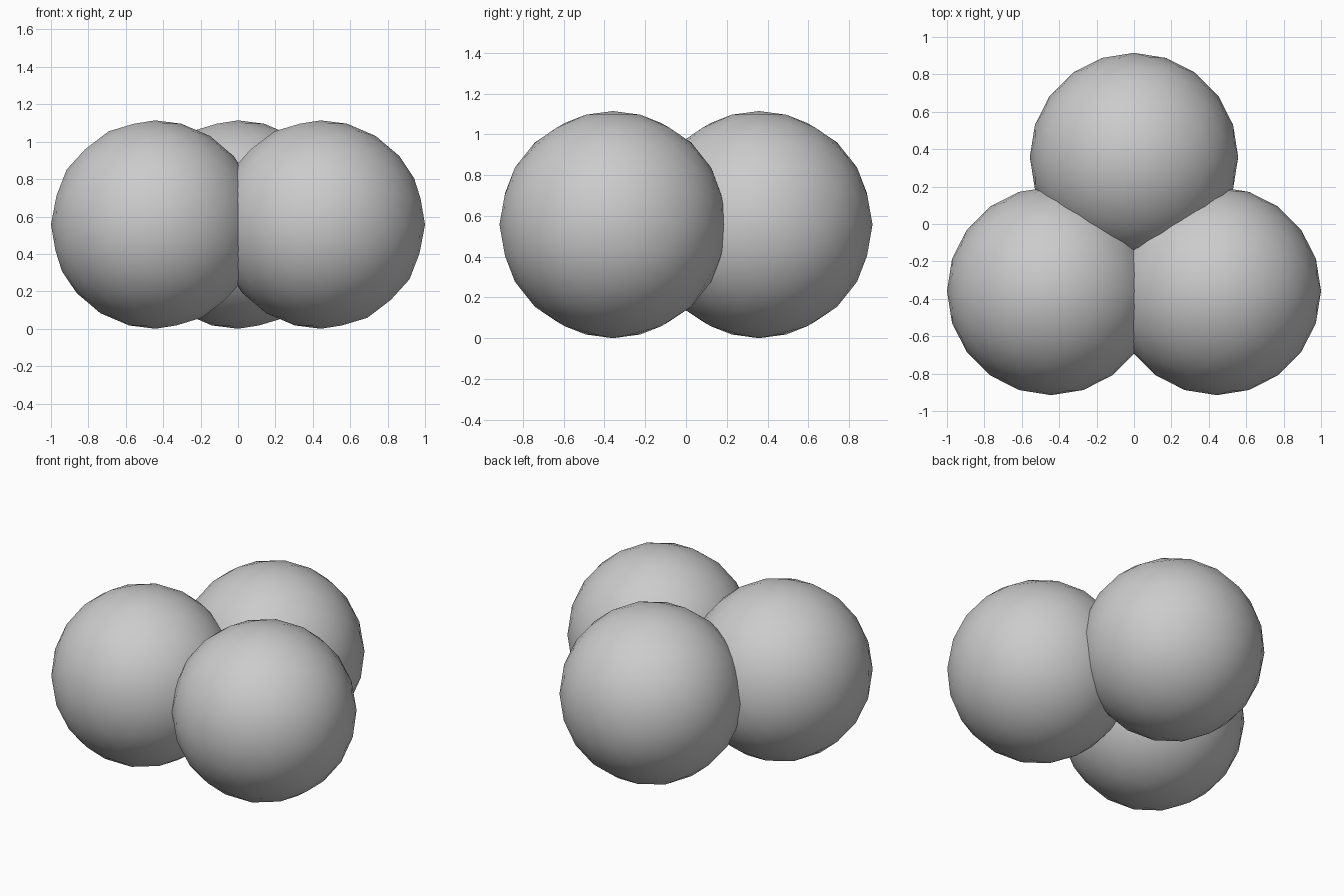
import bpy

if "Cube" in bpy.data.objects:
    bpy.data.objects.remove(bpy.data.objects["Cube"])

R = 0.557          # ball radius
CX, CY = 0.443, 0.358


def ball(name, x, y):
    bpy.ops.mesh.primitive_ico_sphere_add(subdivisions=3, radius=R, location=(x, y, R))
    obj = bpy.context.object
    obj.name = name
    bpy.ops.object.shade_smooth()
    return obj


# Two balls side by side at the front, one nested behind them
ball("front_left_ball", -CX, -CY)
ball("front_right_ball", CX, -CY)
ball("back_ball", 0, CY)
